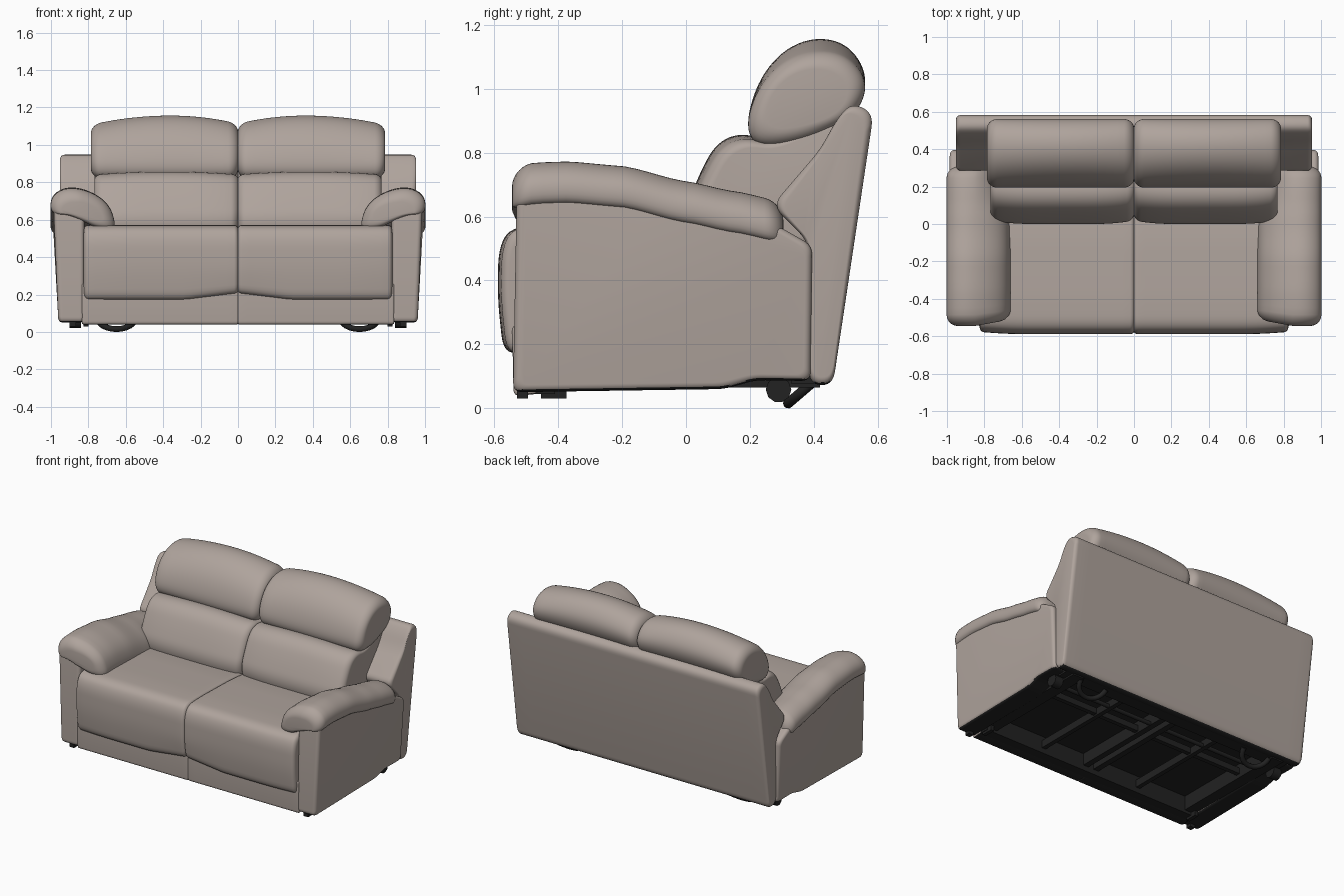
import bpy, bmesh, math
from mathutils import Vector, Matrix

if "Cube" in bpy.data.objects:
    bpy.data.objects.remove(bpy.data.objects["Cube"])


def material(name, rgb):
    m = bpy.data.materials.new(name)
    m.diffuse_color = (*rgb, 1)
    m.use_nodes = True
    m.node_tree.nodes["Principled BSDF"].inputs["Base Color"].default_value = m.diffuse_color
    return m


FABRIC = material("taupe_leather", (0.43, 0.37, 0.335))
DARK = material("black_underside", (0.016, 0.016, 0.016))


def finish(name, bm, mats, mirror=True, dark_below=False, angle=40):
    bmesh.ops.recalc_face_normals(bm, faces=bm.faces)
    me = bpy.data.meshes.new(name)
    bm.to_mesh(me)
    bm.free()
    for m in mats:
        me.materials.append(m)
    for p in me.polygons:
        p.use_smooth = True
        if dark_below and p.normal.z < -0.7:
            p.material_index = 1
    me.set_sharp_from_angle(angle=math.radians(angle))
    ob = bpy.data.objects.new(name, me)
    bpy.context.collection.objects.link(ob)
    if mirror:
        mod = ob.modifiers.new("mirror", 'MIRROR')
        mod.use_mirror_merge = False
    return ob


def fillet(pts, r, n=6):
    """Closed polygon with rounded corners; a large r gives a soft curve."""
    out = []
    pts = [Vector(p) for p in pts]
    for i, p in enumerate(pts):
        a, b = pts[i - 1], pts[(i + 1) % len(pts)]
        s = p + (a - p) * min(r / (a - p).length, 0.5)
        e = p + (b - p) * min(r / (b - p).length, 0.5)
        for k in range(n + 1):
            t = k / n
            q = s * (1 - t) ** 2 + p * 2 * t * (1 - t) + e * t * t
            if not out or (q - out[-1]).length > 1e-4:
                out.append(q)
    if (out[0] - out[-1]).length < 1e-4:
        out.pop()
    return out


def loft(name, pts, t0, t1, corner, end, axis='x', deform=None, mirror=True, dark_below=False):
    """Sweep a profile along x (y,z points) or y (x,z points) with rounded ends."""
    prof = fillet(pts, corner)
    lo = [min(p[i] for p in prof) for i in (0, 1)]
    hi = [max(p[i] for p in prof) for i in (0, 1)]
    c = [(l + h) / 2 for l, h in zip(lo, hi)]
    half = [(h - l) / 2 for l, h in zip(lo, hi)]
    arc = [k / 7 * math.pi / 2 for k in range(7, 0, -1)]
    st = [(t0 + end * (1 - math.sin(a)), end * (1 - math.cos(a))) for a in arc]
    st += [(t0 + end + (t1 - t0 - 2 * end) * k / 20, 0) for k in range(21)]
    st += [(t1 - end * (1 - math.sin(a)), end * (1 - math.cos(a))) for a in reversed(arc)]
    bm = bmesh.new()
    rings = []
    for t, s in st:
        ring = []
        for p in prof:
            a, b = [c[i] + (p[i] - c[i]) * (1 - s / half[i]) for i in (0, 1)]
            co = (t, a, b) if axis == 'x' else (a, t, b)
            ring.append(bm.verts.new(deform(*co) if deform else co))
        rings.append(ring)
    n = len(prof)
    for r, q in zip(rings, rings[1:]):
        for i in range(n):
            bm.faces.new((r[i], r[(i + 1) % n], q[(i + 1) % n], q[i]))
    bm.faces.new(rings[0])
    bm.faces.new(rings[-1])
    return finish(name, bm, [FABRIC, DARK], mirror, dark_below)


def box(name, x0, x1, y0, y1, z0, z1, mirror=True):
    bm = bmesh.new()
    bmesh.ops.create_cube(bm, size=1, matrix=Matrix.LocRotScale(
        ((x0 + x1) / 2, (y0 + y1) / 2, (z0 + z1) / 2), None, (x1 - x0, y1 - y0, z1 - z0)))
    return finish(name, bm, [DARK], mirror)


def tube(name, pts, r):
    cu = bpy.data.curves.new(name, 'CURVE')
    cu.dimensions = '3D'
    cu.bevel_depth, cu.bevel_resolution, cu.use_fill_caps = r, 3, True
    for sx in (1, -1):
        sp = cu.splines.new('POLY')
        sp.points.add(len(pts) - 1)
        for p, (x, y, z) in zip(sp.points, pts):
            p.co = (sx * x, y, z, 1)
    cu.materials.append(DARK)
    ob = bpy.data.objects.new(name, cu)
    bpy.context.collection.objects.link(ob)


def lerp(table, v):
    for (a, p), (b, q) in zip(table, table[1:]):
        if v <= b:
            t = max(0, (v - a) / (b - a))
            t = t * t * (3 - 2 * t) * 0.4 + t * 0.6
            return p + (q - p) * t
    return table[-1][1]


# Back shell with sloping wings
loft("back_shell", [(0.385, 0.075), (0.46, 0.07), (0.588, 0.925), (0.52, 0.957), (0.475, 0.91),
                    (0.42, 0.81), (0.27, 0.635), (0.385, 0.52)],
     -0.952, 0.952, 0.045, 0.025, mirror=False, dark_below=True)

# Arm side panels, leaning slightly outwards
loft("arm_panel", [(-0.542, 0.05), (-0.53, 0.69), (-0.1, 0.66), (0.29, 0.57), (0.395, 0.51),
                   (0.39, 0.085), (0.22, 0.088), (0.12, 0.06)],
     0.822, 0.96, 0.03, 0.022, dark_below=True,
     deform=lambda x, y, z: (x + 0.028 * (x > 0.88) * (min(z, 0.5) - 0.05) / 0.5, y, z))

# Padded arm tops, drooping inwards and falling towards the back
DROP = [(-0.545, -0.022), (-0.47, -0.007), (-0.37, -0.004), (-0.2, -0.018), (0, -0.066),
        (0.15, -0.097), (0.3, -0.128)]


def arm_shape(x, y, z):
    inward = max(0, (0.85 - x) / 0.2)
    y += 0.035 * inward * max(0, (-0.3 - y) / 0.24)
    x += 0.08 * inward * max(0, (y - 0.02) / 0.28)
    return x, y, z + lerp(DROP, y)


loft("arm_pad", [(1.004, 0.645), (1.0, 0.735), (0.91, 0.785), (0.79, 0.76), (0.69, 0.69),
                 (0.655, 0.59), (0.67, 0.545), (0.75, 0.56), (0.84, 0.61), (0.93, 0.645)],
     -0.545, 0.305, 0.2, 0.06, axis='y', deform=arm_shape)


# Seat cushions that roll over the front edge
def seat_shape(x, y, z):
    if z < 0.35:
        z += 0.035 * max(0, 1 - x / 0.28) * (0.35 - z) / 0.18
    if y < -0.4:
        y += 0.012 * max(0, (x - 0.55) / 0.27) ** 2
    return x, y, z


loft("seat_cushion", [(-0.50, 0.178), (-0.572, 0.17), (-0.590, 0.34), (-0.588, 0.50), (-0.55, 0.568),
                      (-0.40, 0.573), (-0.1, 0.565), (0.14, 0.545), (0.14, 0.2)],
     -0.003, 0.825, 0.06, 0.024, deform=seat_shape)

# Lower front rail
loft("front_rail", [(-0.54, 0.038), (-0.545, 0.26), (-0.46, 0.26), (-0.46, 0.045)],
     -0.002, 0.835, 0.02, 0.01, dark_below=True)

# Backrest cushions, running up behind the headrests
loft("backrest_cushion", [(0.02, 0.50), (-0.01, 0.60), (0.04, 0.73), (0.09, 0.825), (0.16, 0.862),
                          (0.25, 0.845), (0.40, 0.91), (0.52, 0.95), (0.45, 0.50)],
     -0.002, 0.768, 0.06, 0.04,
     deform=lambda x, y, z: (x, y + 0.02 * ((x - 0.38) / 0.38) ** 4,
                             z - 0.015 * ((x - 0.38) / 0.38) ** 2 * max(0, (z - 0.6) / 0.25)))


# Headrest cushions with a gently arched top
def head_shape(x, y, z):
    u = (x - 0.36) / 0.36
    return x, y, z - (0.042 if u < 0 else 0.034) * u * u * max(0, (z - 0.88) / 0.27)


loft("headrest_cushion", [(0.225, 0.815), (0.185, 0.88), (0.222, 1.02), (0.30, 1.12), (0.40, 1.163),
                          (0.50, 1.145), (0.562, 1.065), (0.56, 0.98), (0.50, 0.89), (0.36, 0.83)],
     -0.002, 0.787, 0.2, 0.055, deform=head_shape)

# Dark underside: recessed panel, frame and cross rails
box("under_panel", -0.83, 0.83, -0.49, 0.42, 0.16, 0.175, mirror=False)
box("under_side_rail", 0.75, 0.835, -0.50, 0.42, 0.064, 0.165)
box("under_front_rail", -0.83, 0.83, -0.50, -0.41, 0.045, 0.165, mirror=False)
box("under_back_rail", -0.88, 0.88, 0.33, 0.42, 0.075, 0.165, mirror=False)
box("under_centre_rail", 0.02, 0.06, -0.42, 0.35, 0.08, 0.165)
box("under_cross_rail", 0.05, 0.76, 0.08, 0.11, 0.09, 0.13)
box("mechanism_bar", 0.36, 0.39, -0.42, 0.34, 0.08, 0.13)
tube("mechanism_rod", [(0.05, 0.22, 0.095), (0.76, 0.22, 0.095)], 0.014)

# Small front feet
box("front_corner_foot", 0.865, 0.90, -0.53, -0.495, 0.03, 0.07)
box("front_inner_foot", 0.80, 0.825, -0.455, -0.375, 0.03, 0.075)

# Rear rollers and curved supports
tube("rear_roller", [(0.84, 0.29, 0.058), (0.90, 0.29, 0.058)], 0.04)
tube("rear_support", [(0.65 + 0.1 * math.cos(a), 0.39 - 0.07 * math.sin(a), 0.075 - 0.06 * math.sin(a))
                      for a in [k * math.pi / 12 for k in range(13)]], 0.016)
